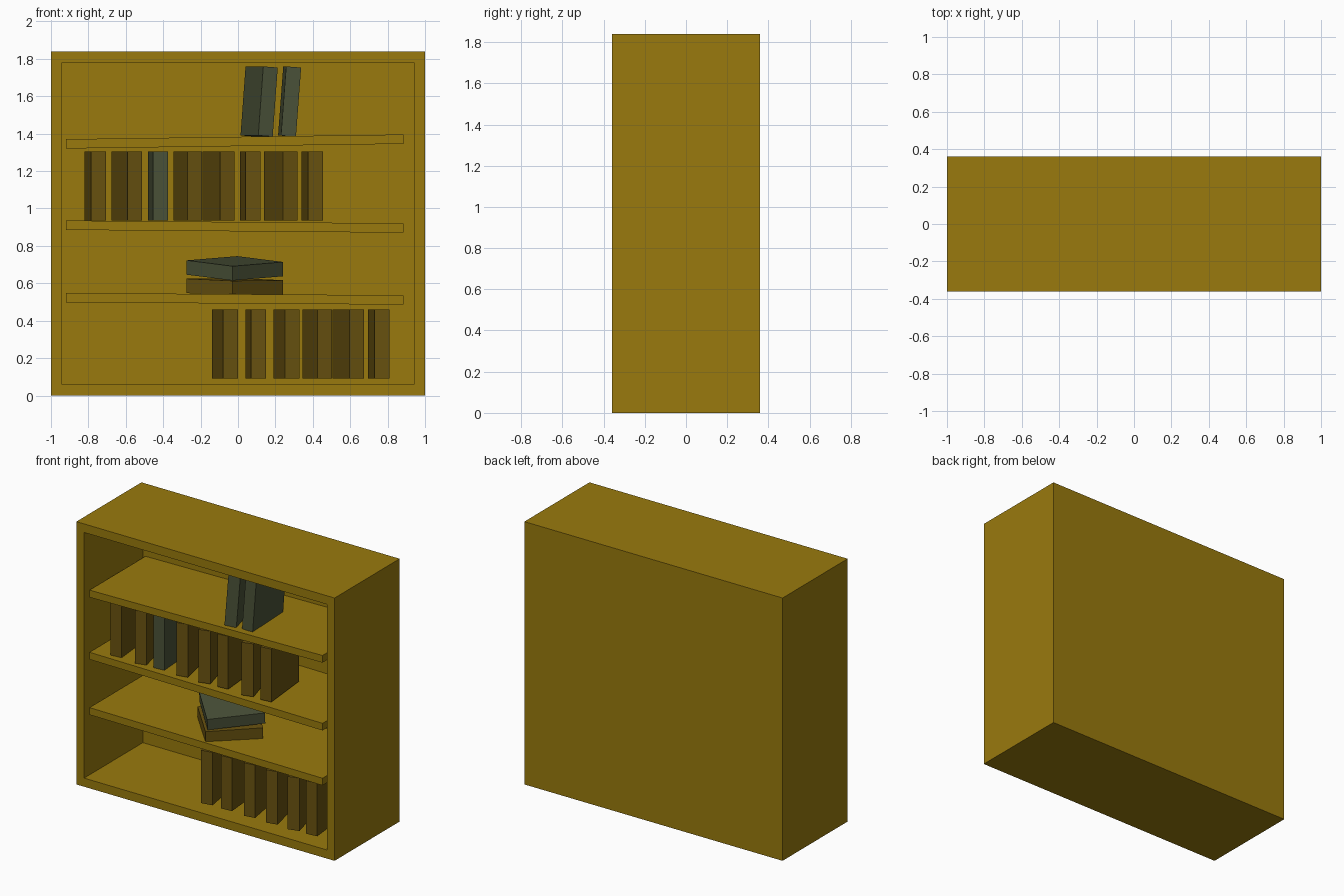
import bpy, bmesh, math
from mathutils import Vector

if "Cube" in bpy.data.objects:
    bpy.data.objects.remove(bpy.data.objects["Cube"])


def material(name, rgb):
    m = bpy.data.materials.new(name)
    m.use_nodes = True
    m.diffuse_color = (*rgb, 1)
    m.node_tree.nodes["Principled BSDF"].inputs["Base Color"].default_value = (*rgb, 1)
    return m


wood = material("golden_wood", (0.32, 0.195, 0.004))
brown = material("brown_cover", (0.14, 0.085, 0.005))
green = material("grey_green_cover", (0.069, 0.084, 0.04))


def box(name, size, centre, mat, rot=(0, 0, 0), edit=None):
    bm = bmesh.new()
    bmesh.ops.create_cube(bm, size=1)
    bmesh.ops.scale(bm, vec=size, verts=bm.verts)
    if edit:
        edit(bm)
    mesh = bpy.data.meshes.new(name)
    bm.to_mesh(mesh)
    bm.free()
    mesh.materials.append(mat)
    ob = bpy.data.objects.new(name, mesh)
    ob.location = centre
    ob.rotation_euler = rot
    bpy.context.collection.objects.link(ob)
    return ob


# Case: one block with the front inset and pushed in
def hollow(bm):
    bm.normal_update()
    front = min(bm.faces, key=lambda f: f.calc_center_median().y)
    bmesh.ops.inset_region(bm, faces=[front], thickness=0.085)
    out = bmesh.ops.extrude_face_region(bm, geom=[front])
    verts = [g for g in out["geom"] if isinstance(g, bmesh.types.BMVert)]
    bmesh.ops.translate(bm, verts=verts, vec=(0, 0.65, 0))
    if front.is_valid:
        bmesh.ops.delete(bm, geom=[front], context="FACES")
    bmesh.ops.recalc_face_normals(bm, faces=bm.faces)


box("bookcase", (2, 0.72, 1.84), (0, 0, 0.92), wood, edit=hollow)

# Slightly crooked shelves: centre height and rise from left to right
for name, z, rise in (("top_shelf", 1.358, 0.025), ("middle_shelf", 0.903, -0.015),
                      ("lower_shelf", 0.517, -0.012)):
    box(name, (1.805, 0.63, 0.05), (-0.017, -0.015, z), wood, (0, -rise / 1.805, 0))

DEPTH, THICK, TALL = 0.36, 0.08, 0.37


# Standing book, from its spine's left edge and how far its back swings left
def standing_book(name, x, swing, z, mat, lean=0.0):
    a = math.asin(swing / DEPTH)
    across = Vector((math.cos(a), math.sin(a), 0))
    back = Vector((-math.sin(a), math.cos(a), 0))
    corner = Vector((x + lean * TALL / 2, -0.28 - THICK * math.sin(a), z + TALL / 2))
    box(name, (THICK, DEPTH, TALL), corner + across * THICK / 2 + back * DEPTH / 2,
        mat, (0, lean, a))


rows = {
    "middle_row_book": (0.935, ((-0.785, 0.035), (-0.59, 0.085), (-0.455, 0.025), (-0.27, 0.075),
                                (-0.095, 0.095), (0.04, 0.03), (0.24, 0.1), (0.375, 0.035))),
    "bottom_row_book": (0.09, ((-0.08, 0.06), (0.07, 0.03), (0.25, 0.06), (0.425, 0.08),
                               (0.595, 0.09), (0.73, 0.035))),
}
for name, (z, books) in rows.items():
    for i, (x, swing) in enumerate(books):
        mat = green if name.startswith("middle") and i == 2 else brown
        standing_book(f"{name}_{i + 1}", x, swing, z, mat)

# Leaning pair on the top shelf
for i, (x, swing) in enumerate(((0.108, 0.095), (0.23, 0.016))):
    standing_book(f"top_row_book_{i + 1}", x, swing, 1.387, green, 0.075)


# Stack of two lying books, turned about a corner and tipped
def lying_book(name, y, z, mat, tip, roll):
    ob = box(name, (0.37, 0.36, 0.077), (-0.017, y, z), mat)
    ob.rotation_mode = "XYZ"
    turn = math.radians(43)
    # Turn first, then tip about the world axes
    ob.rotation_mode = "ZYX"
    ob.rotation_euler = (tip, roll, turn)


lying_book("stack_lower_book", -0.06, 0.582, brown, 0.03, 0.015)
lying_book("stack_upper_book", -0.04, 0.68, green, 0.105, 0.015)
